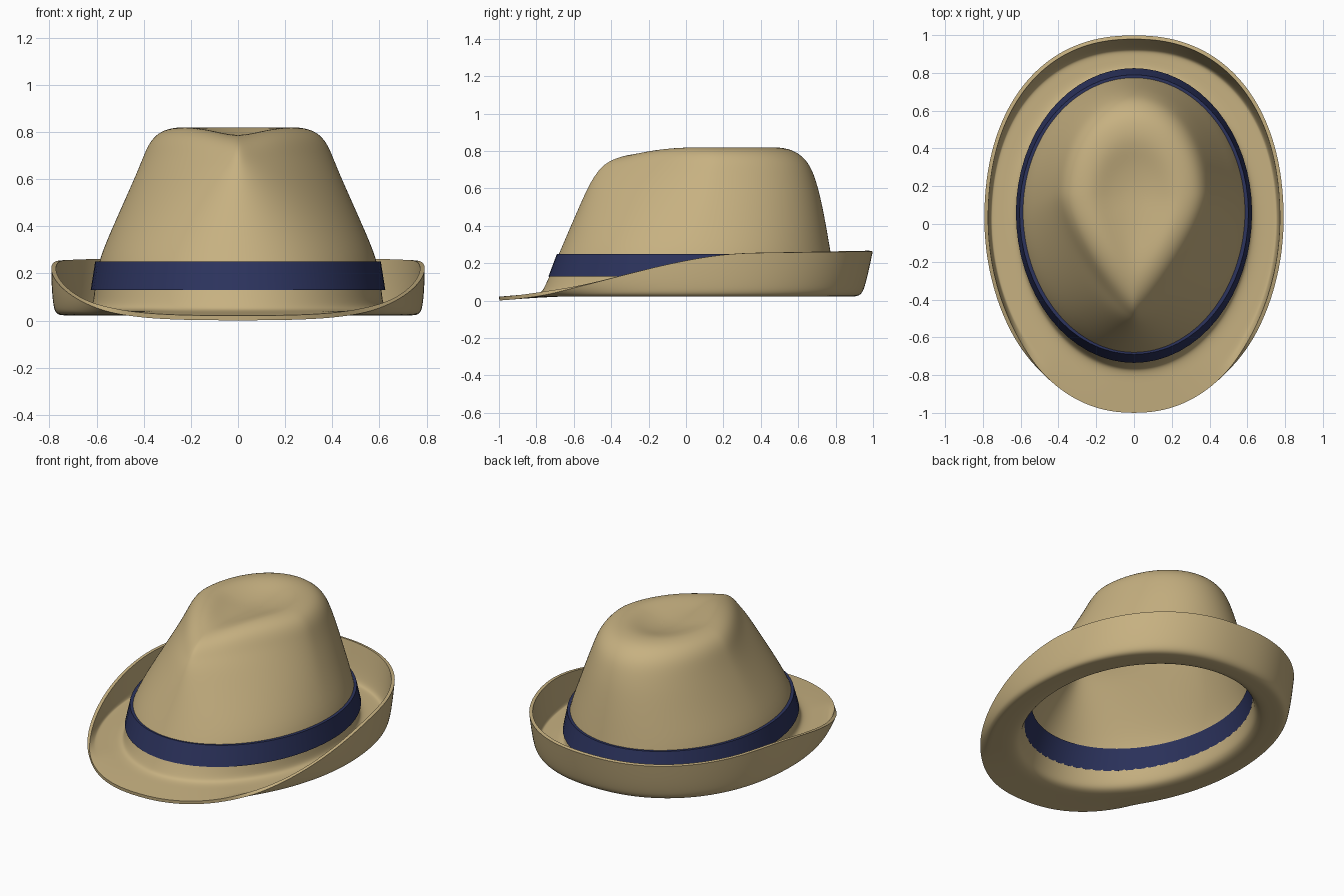
import bpy, bmesh, math

if "Cube" in bpy.data.objects:
    bpy.data.objects.remove(bpy.data.objects["Cube"], do_unlink=True)

SEGMENTS = 64


def material(name, rgb):
    mat = bpy.data.materials.new(name)
    mat.use_nodes = True
    mat.diffuse_color = (*rgb, 1)
    bsdf = mat.node_tree.nodes["Principled BSDF"]
    bsdf.inputs["Base Color"].default_value = (*rgb, 1)
    bsdf.inputs["Roughness"].default_value = 0.8
    return mat


def smoothstep(low, high, v):
    t = min(max((v - low) / (high - low), 0), 1)
    return t * t * (3 - 2 * t)


def outline(width, front, back, middle, pinch=0.0, power=1.0):
    """Oval in plan; pinch pulls its front half towards a teardrop point."""
    points = []
    for i in range(SEGMENTS):
        a = math.tau * i / SEGMENTS
        c, s = math.cos(a), math.sin(a)
        c = math.copysign(abs(c) ** power, c)
        s = math.copysign(abs(s) ** power, s)
        if s < 0:
            drop = math.copysign(1 - abs(s) ** 1.4, c)
            c = (1 - pinch) * c + pinch * drop
        reach = back - middle if s > 0 else middle - front
        points.append((width * c, middle + reach * s))
    return points


def loft(name, rings, mat, tip=None, closed=False):
    bm = bmesh.new()
    loops = [[bm.verts.new(p) for p in ring] for ring in rings]
    pairs = list(zip(loops, loops[1:]))
    if closed:
        pairs.append((loops[-1], loops[0]))
    for a, b in pairs:
        for i in range(SEGMENTS):
            j = (i + 1) % SEGMENTS
            bm.faces.new((a[i], a[j], b[j], b[i]))
    if tip:
        v = bm.verts.new(tip)
        for i in range(SEGMENTS):
            bm.faces.new((loops[0][i], loops[0][(i + 1) % SEGMENTS], v))
    bmesh.ops.recalc_face_normals(bm, faces=bm.faces)
    mesh = bpy.data.meshes.new(name)
    bm.to_mesh(mesh)
    bm.free()
    mesh.materials.append(mat)
    obj = bpy.data.objects.new(name, mesh)
    bpy.context.collection.objects.link(obj)
    return obj


def finish(obj):
    bpy.ops.object.select_all(action="DESELECT")
    bpy.context.view_layer.objects.active = obj
    obj.select_set(True)
    for mod in list(obj.modifiers):
        bpy.ops.object.modifier_apply(modifier=mod.name)
    bpy.ops.object.shade_smooth_by_angle(angle=math.radians(40))


straw = material("straw tan", (0.57, 0.44, 0.22))
navy = material("navy blue", (0.025, 0.033, 0.11))

# Crown levels from the dented top down: height, half width, front, back, pinch
crown_levels = [
    (0.768, 0.06, 0.04, 0.22, 0.0),
    (0.782, 0.13, -0.08, 0.32, 0.2),
    (0.802, 0.19, -0.18, 0.40, 0.4),
    (0.812, 0.24, -0.27, 0.47, 0.6),
    (0.803, 0.30, -0.35, 0.545, 0.75),
    (0.780, 0.343, -0.41, 0.595, 0.8),
    (0.742, 0.372, -0.45, 0.637, 0.8),
    (0.695, 0.392, -0.473, 0.665, 0.72),
    (0.630, 0.418, -0.503, 0.688, 0.55),
    (0.550, 0.453, -0.54, 0.71, 0.38),
    (0.400, 0.52, -0.605, 0.74, 0.14),
    (0.250, 0.585, -0.67, 0.765, 0.0),
    (0.130, 0.600, -0.72, 0.785, 0.0),
    (0.065, 0.606, -0.75, 0.795, 0.0),
]
rings = []
for z, w, front, back, pinch in crown_levels:
    middle = 0.06 + 0.08 * smoothstep(0.25, 0.75, z)
    ring = []
    for x, y in outline(w, front, back, middle, pinch):
        high = smoothstep(0.6, 0.78, z)
        to_front = 1 - smoothstep(-0.4, 0.05, y)
        groove = math.exp(-(x / 0.15) ** 2)
        ring.append((x, y, z - high * to_front * (0.02 + 0.025 * groove)))
    rings.append(ring)

# Brim: flat near the crown, curled up at the sides and back
FLAT = 0.032
inner = outline(0.606, -0.75, 0.795, 0.06)
outer = outline(0.784, -1.0, 0.99, 0.0, pinch=0.15, power=0.88)
brim_profile = [(0.06, 0), (0.2, 0), (0.4, 0), (0.56, 0), (0.66, 0.02),
                (0.73, 0.09), (0.78, 0.2), (0.85, 0.42), (0.93, 0.72), (1, 1)]
for f, h in brim_profile:
    ring = []
    for (xi, yi), (xo, yo) in zip(inner, outer):
        rim = 0.01 + 0.225 * smoothstep(-1.05, 0.35, yo) + 0.015 * (yo + 1)
        g = f + f * (1 - f) * (xo / 0.784) ** 2
        lift = h if rim > FLAT else f
        fillet = 0.008 if f < 0.1 else 0
        z = FLAT + (rim - FLAT) * lift + fillet
        ring.append((xi + (xo - xi) * g, yi + (yo - yi) * g, z))
    rings.append(ring)

body = loft("crown_and_brim", rings, straw, tip=(0, 0.13, 0.765))
sub = body.modifiers.new("smooth", "SUBSURF")
sub.levels = 2
shell = body.modifiers.new("felt", "SOLIDIFY")
shell.thickness = 0.02
shell.offset = 0
finish(body)

# Ribbon around the crown, showing through on the inside
ribbon_section = [
    (0.13, 0.625, -0.735, 0.825),
    (0.25, 0.606, -0.69, 0.79),
    (0.25, 0.564, -0.649, 0.744),
    (0.13, 0.589, -0.709, 0.774),
]
ribbon = loft("ribbon", [[(x, y, z) for x, y in outline(w, f, b, 0.06)]
                         for z, w, f, b in ribbon_section], navy, closed=True)
finish(ribbon)
